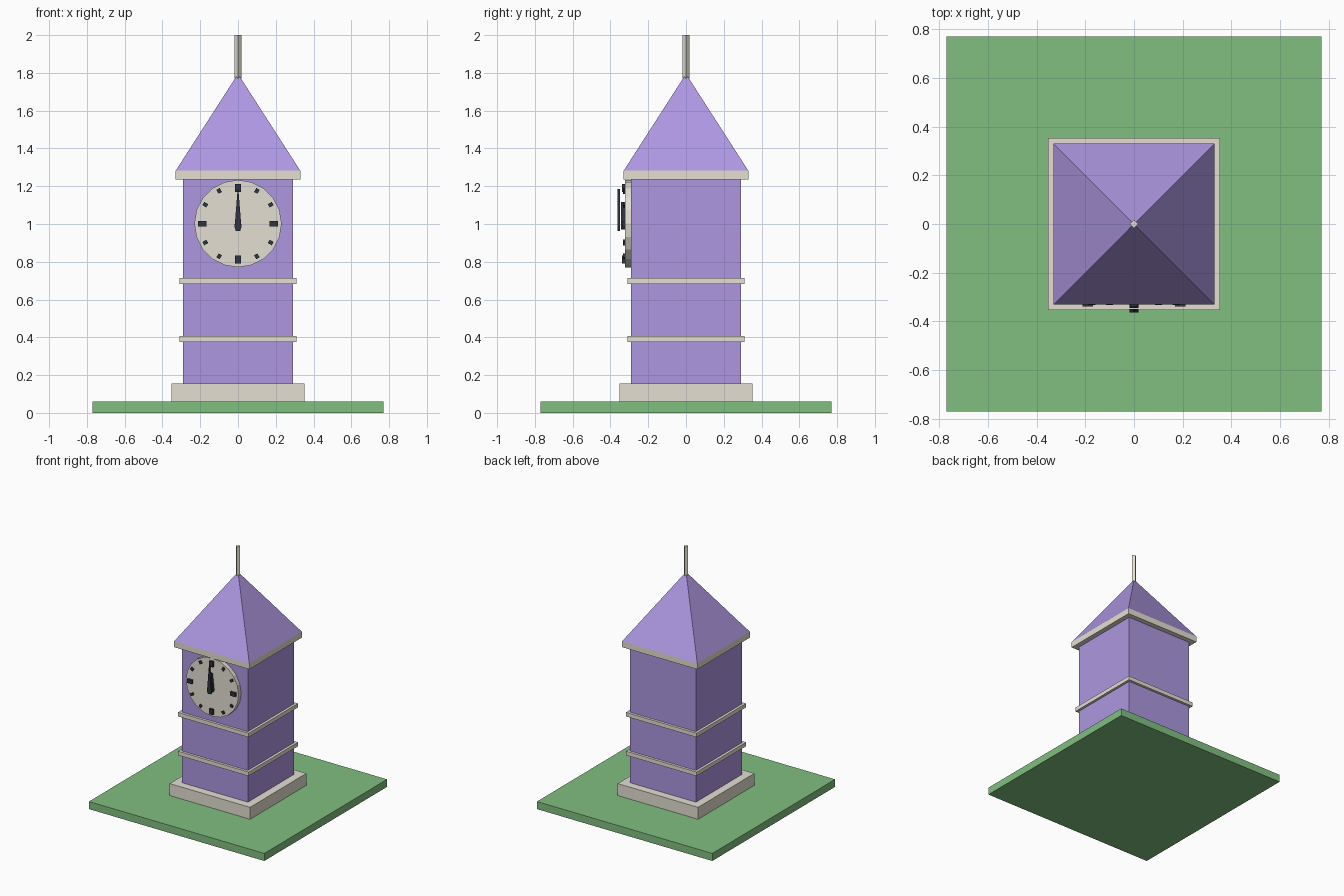
import bpy, bmesh, math
from mathutils import Matrix

if "Cube" in bpy.data.objects:
    bpy.data.objects.remove(bpy.data.objects["Cube"])


def material(name, rgb):
    m = bpy.data.materials.new(name)
    m.diffuse_color = (*rgb, 1)
    m.use_nodes = True
    m.node_tree.nodes["Principled BSDF"].inputs["Base Color"].default_value = m.diffuse_color
    return m


GRASS = material("grass", (0.22, 0.52, 0.22))
PURPLE = material("purple", (0.42, 0.31, 0.75))
STONE = material("stone", (0.78, 0.74, 0.65))
DARK = material("dark", (0.03, 0.035, 0.05))


def finish(name, bm, mat):
    bmesh.ops.recalc_face_normals(bm, faces=bm.faces)
    mesh = bpy.data.meshes.new(name)
    bm.to_mesh(mesh)
    bm.free()
    mesh.materials.append(mat)
    obj = bpy.data.objects.new(name, mesh)
    bpy.context.collection.objects.link(obj)
    return obj


def slab(name, half, z0, z1, mat):
    """Square block centred on the tower axis."""
    bm = bmesh.new()
    bmesh.ops.create_cube(bm, size=1, matrix=Matrix.Translation((0, 0, (z0 + z1) / 2))
                          @ Matrix.Diagonal((2 * half, 2 * half, z1 - z0, 1)))
    return finish(name, bm, mat)


def plate(name, outline, y0, y1, mat, angle=0):
    """Flat x-z outline around the dial centre, extruded along y and turned clockwise."""
    bm = bmesh.new()
    face = bm.faces.new([bm.verts.new((x, y0, z)) for x, z in outline])
    new = bmesh.ops.extrude_face_region(bm, geom=[face])["geom"]
    bmesh.ops.translate(bm, vec=(0, y1 - y0, 0),
                        verts=[v for v in new if isinstance(v, bmesh.types.BMVert)])
    bmesh.ops.transform(bm, verts=bm.verts, matrix=Matrix.Translation((0, 0, 1.002))
                        @ Matrix.Rotation(angle, 4, 'Y'))
    return finish(name, bm, mat)


# lawn, plinth, shaft, string courses, eave
slab("lawn", 0.77, 0, 0.06, GRASS)
slab("plinth", 0.353, 0.06, 0.155, STONE)
slab("shaft", 0.29, 0.155, 1.235, PURPLE)
slab("lower_band", 0.31, 0.375, 0.407, STONE)
slab("upper_band", 0.31, 0.683, 0.715, STONE)
slab("eave", 0.33, 1.235, 1.282, STONE)

# pyramid roof
bm = bmesh.new()
bmesh.ops.create_cone(bm, cap_ends=True, segments=4, radius1=0.33 * math.sqrt(2), radius2=0,
                      depth=0.513, matrix=Matrix.Translation((0, 0, 1.282 + 0.2565))
                      @ Matrix.Rotation(math.pi / 4, 4, 'Z'))
bmesh.ops.remove_doubles(bm, verts=bm.verts, dist=1e-5)
finish("roof", bm, PURPLE)

# four-sided spire rod, corners facing the axes
bm = bmesh.new()
bmesh.ops.create_cone(bm, cap_ends=True, segments=4, radius1=0.018, radius2=0.018,
                      depth=0.23, matrix=Matrix.Translation((0, 0, 1.885)))
finish("spire", bm, STONE)

# clock dial
SIDES = 20
plate("clock_dial", [(0.231 * math.sin(math.tau * i / SIDES), 0.231 * math.cos(math.tau * i / SIDES))
                     for i in range(SIDES)], -0.28, -0.323, STONE)

# hour marks, larger at the quarters
for h in range(12):
    big = h % 3 == 0
    w, r0, r1, y = (0.015, 0.168, 0.211, -0.34) if big else (0.01, 0.188, 0.212, -0.333)
    plate(f"hour_mark_{h}", [(-w, r0), (w, r0), (w, r1), (-w, r1)], -0.318, y, DARK,
          math.tau * h / 12)

# hands, both at twelve
plate("hour_hand", [(-0.013, -0.03), (0.013, -0.03), (0.019, -0.018), (0.004, 0.115), (-0.004, 0.115),
                    (-0.019, -0.018)], -0.322, -0.345, DARK)
plate("minute_hand", [(-0.012, -0.038), (0.012, -0.038), (0.018, -0.018), (0.002, 0.182),
                      (-0.002, 0.182), (-0.018, -0.018)], -0.35, -0.363, DARK)
